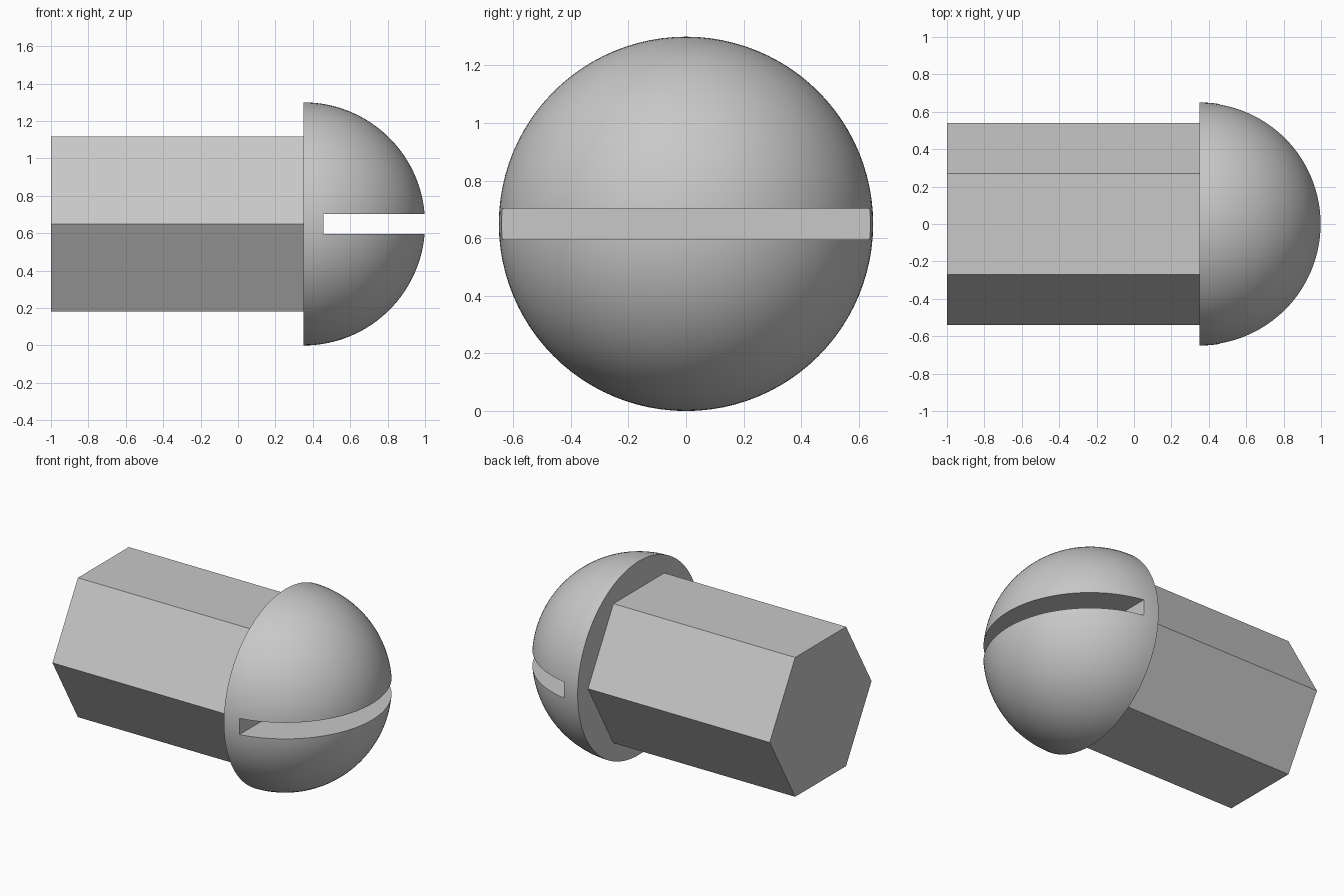
import bpy
import bmesh
from math import pi, radians
from mathutils import Matrix

if "Cube" in bpy.data.objects:
    bpy.data.objects.remove(bpy.data.objects["Cube"], do_unlink=True)

HEAD_R = 0.65            # head radius
AXIS_Z = HEAD_R          # height of the bolt's centre line
HEAD_X = 1 - HEAD_R      # flat back of the head
SHANK_R = 0.54           # shank corner radius
SLOT = HEAD_R / 6        # slot width, and depth left below it

grey = bpy.data.materials.new("plain grey")
grey.use_nodes = True
colour = (0.58, 0.58, 0.58, 1)
grey.diffuse_color = colour
grey.node_tree.nodes["Principled BSDF"].inputs["Base Color"].default_value = colour


def make_object(name, bm):
    bmesh.ops.recalc_face_normals(bm, faces=bm.faces)
    mesh = bpy.data.meshes.new(name)
    bm.to_mesh(mesh)
    bm.free()
    mesh.materials.append(grey)
    obj = bpy.data.objects.new(name, mesh)
    bpy.context.collection.objects.link(obj)
    return obj


# Hexagonal shank, lying along x with flats on top and bottom
bm = bmesh.new()
length = HEAD_X + 1
bmesh.ops.create_cone(
    bm, cap_ends=True, segments=6, radius1=SHANK_R, radius2=SHANK_R, depth=length,
    matrix=Matrix.Translation((HEAD_X - length / 2, 0, AXIS_Z))
    @ Matrix.Rotation(pi / 2, 4, "Y"))
make_object("hexagonal_shank", bm)

# Domed head: a sphere halved and capped
bm = bmesh.new()
bmesh.ops.create_uvsphere(bm, u_segments=96, v_segments=64, radius=HEAD_R,
                          matrix=Matrix.Rotation(pi / 2, 4, "Y"))
bmesh.ops.bisect_plane(bm, geom=bm.verts[:] + bm.edges[:] + bm.faces[:], dist=1e-5,
                       plane_co=(0, 0, 0), plane_no=(1, 0, 0), clear_inner=True)
bmesh.ops.holes_fill(bm, edges=[e for e in bm.edges if e.is_boundary], sides=0)
bmesh.ops.translate(bm, verts=bm.verts, vec=(HEAD_X, 0, AXIS_Z))
head = make_object("domed_head", bm)

# Slot cutter across the head
bm = bmesh.new()
bmesh.ops.create_cube(bm, size=1)
bmesh.ops.scale(bm, verts=bm.verts, vec=(1, 2, SLOT))
bmesh.ops.translate(bm, verts=bm.verts, vec=(HEAD_X + SLOT + 0.5, 0, AXIS_Z))
cutter = make_object("slot_cutter", bm)

cut = head.modifiers.new("slot", "BOOLEAN")
cut.operation = "DIFFERENCE"
cut.solver = "EXACT"
cut.object = cutter
bpy.ops.object.select_all(action="DESELECT")
bpy.context.view_layer.objects.active = head
head.select_set(True)
bpy.ops.object.modifier_apply(modifier=cut.name)
bpy.data.objects.remove(cutter, do_unlink=True)
bpy.ops.object.shade_smooth_by_angle(angle=radians(30))
